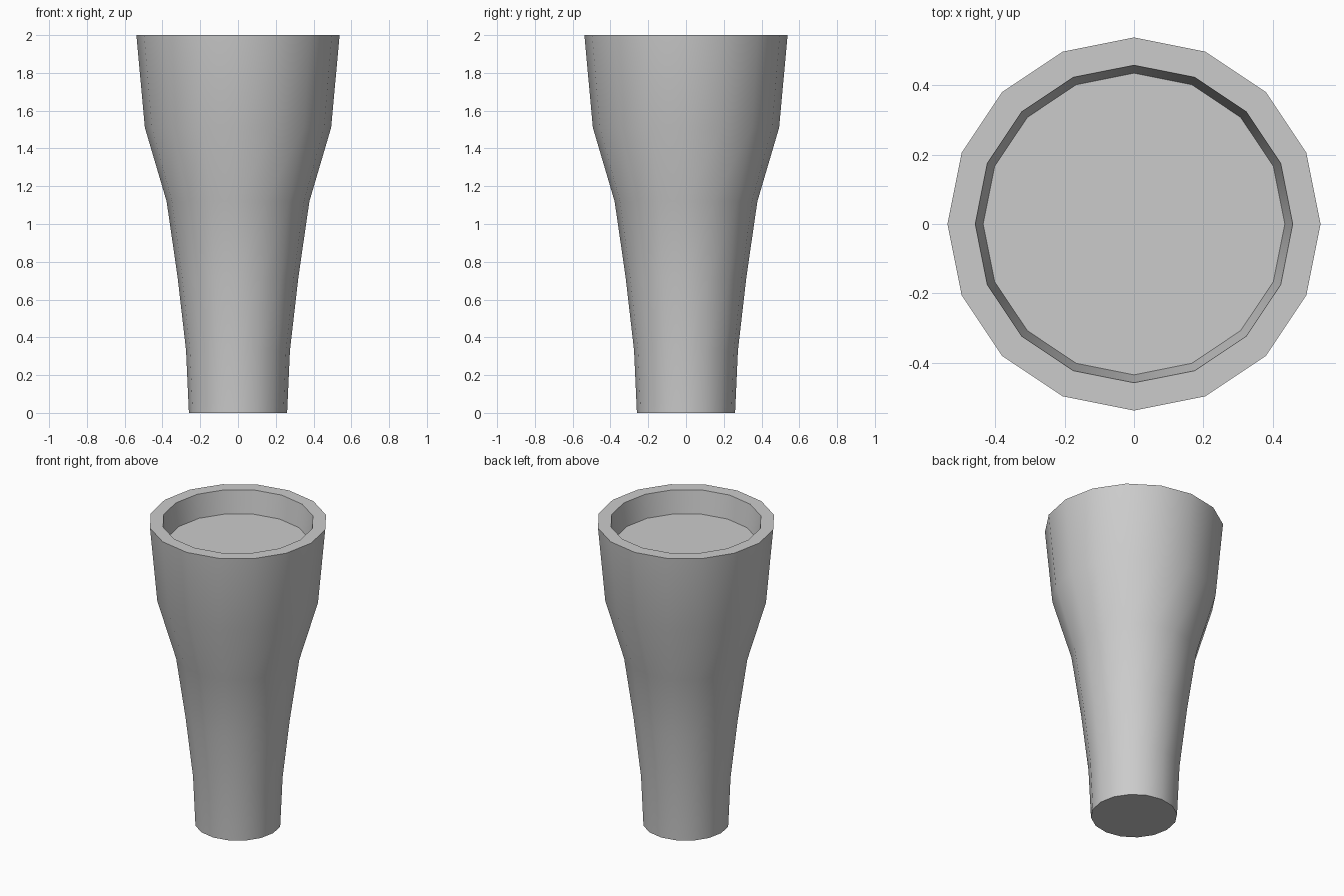
import bpy, bmesh, math

cube = bpy.data.objects.get("Cube")
if cube:
    bpy.data.objects.remove(cube, do_unlink=True)

SIDES = 16

grey = bpy.data.materials.new("light_grey")
grey.use_nodes = True
colour = (0.6, 0.6, 0.6, 1)
grey.diffuse_color = colour
grey.node_tree.nodes["Principled BSDF"].inputs["Base Color"].default_value = colour

# Radius and height: outer wall from the base up, over the rim, down to the recessed floor
profile = [(0.26, 0), (0.275, 0.33), (0.32, 0.72), (0.378, 1.12),
           (0.493, 1.51), (0.538, 2), (0.458, 2), (0.435, 1.85)]

bm = bmesh.new()
rings = []
for radius, z in profile:
    angles = [2 * math.pi * i / SIDES for i in range(SIDES)]
    rings.append([bm.verts.new((radius * math.cos(a), radius * math.sin(a), z)) for a in angles])

# Walls and rim
for low, high in zip(rings, rings[1:]):
    for i in range(SIDES):
        j = (i + 1) % SIDES
        bm.faces.new((low[i], low[j], high[j], high[i]))

# Base underside and recessed floor
bm.faces.new(rings[0][::-1])
bm.faces.new(rings[-1])

mesh = bpy.data.meshes.new("tapered_cup")
bm.to_mesh(mesh)
bm.free()
mesh.materials.append(grey)
cup = bpy.data.objects.new("tapered_cup", mesh)
bpy.context.collection.objects.link(cup)

# Smooth walls with crisp rim, floor and base edges
bpy.ops.object.select_all(action="DESELECT")
cup.select_set(True)
bpy.context.view_layer.objects.active = cup
bpy.ops.object.shade_smooth_by_angle(angle=math.radians(40))
